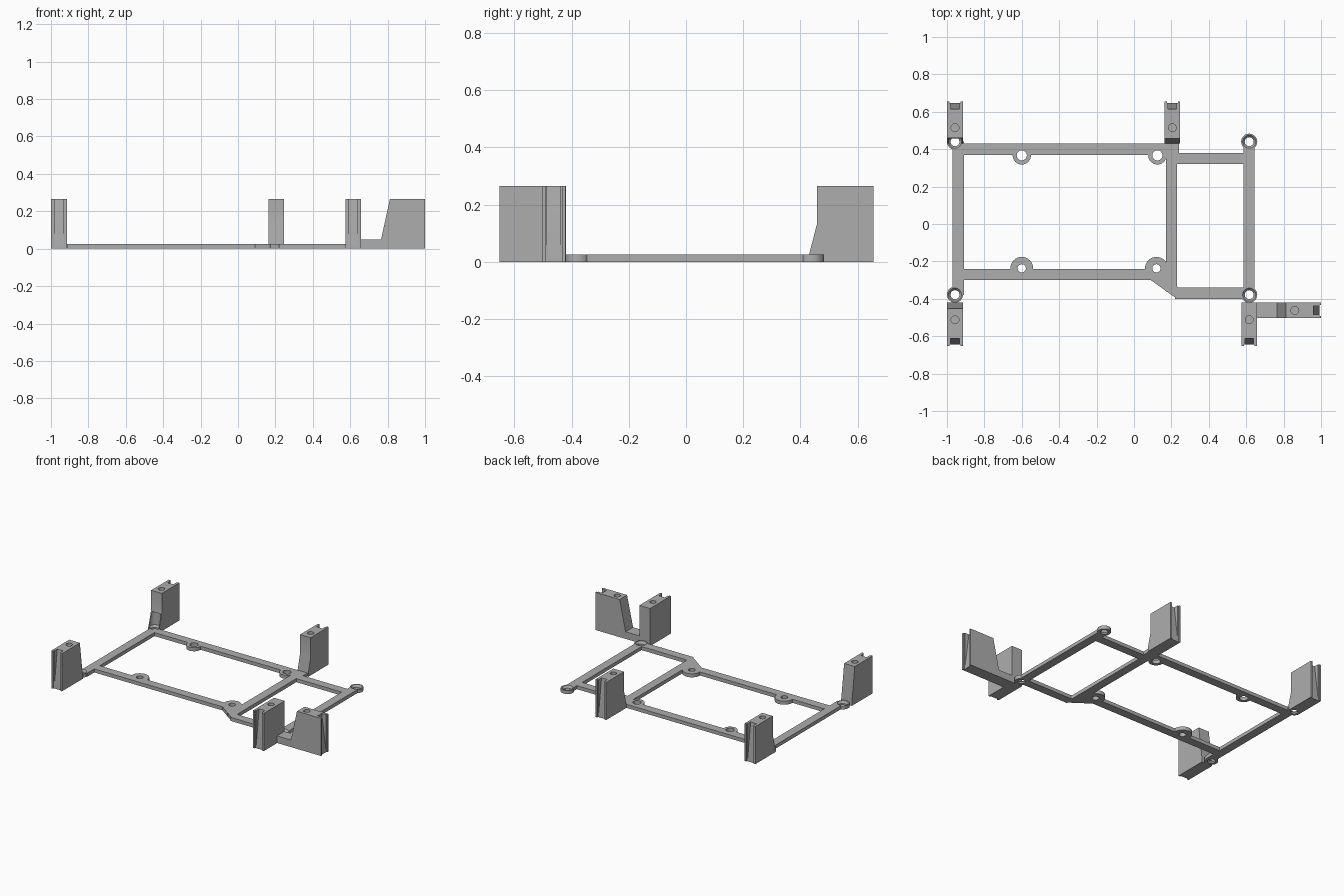
import bpy, bmesh, math
from mathutils import Matrix, Vector

if "Cube" in bpy.data.objects:
    bpy.data.objects.remove(bpy.data.objects["Cube"])

grey = bpy.data.materials.new("grey plastic")
grey.use_nodes = True
COLOUR = (0.42, 0.42, 0.42, 1)
grey.diffuse_color = COLOUR
grey.node_tree.nodes["Principled BSDF"].inputs["Base Color"].default_value = COLOUR

THICK = 0.025   # frame thickness
TALL = 0.265    # post height
WIDE = 0.083    # post width


def make_object(name, bm):
    bmesh.ops.recalc_face_normals(bm, faces=bm.faces)
    mesh = bpy.data.meshes.new(name)
    bm.to_mesh(mesh)
    bm.free()
    mesh.materials.append(grey)
    obj = bpy.data.objects.new(name, mesh)
    bpy.context.collection.objects.link(obj)
    return obj


def prism(name, points, z0, z1):
    """Extrude a flat outline from z0 to z1."""
    bm = bmesh.new()
    face = bm.faces.new([bm.verts.new((x, y, z0)) for x, y in points])
    moved = bmesh.ops.extrude_face_region(bm, geom=[face])["geom"]
    verts = [g for g in moved if isinstance(g, bmesh.types.BMVert)]
    bmesh.ops.translate(bm, verts=verts, vec=(0, 0, z1 - z0))
    return make_object(name, bm)


def box(name, x0, x1, y0, y1, z0=0, z1=THICK):
    return prism(name, [(x0, y0), (x1, y0), (x1, y1), (x0, y1)], z0, z1)


def cone(name, x, y, r0, r1, z0, z1):
    bm = bmesh.new()
    bmesh.ops.create_cone(bm, cap_ends=True, segments=32, radius1=r0, radius2=r1,
                          depth=z1 - z0, matrix=Matrix.Translation((x, y, (z0 + z1) / 2)))
    return make_object(name, bm)


def combine(target, tool, operation):
    mod = target.modifiers.new("bool", "BOOLEAN")
    mod.operation, mod.solver, mod.object = operation, "EXACT", tool
    bpy.context.view_layer.objects.active = target
    bpy.ops.object.modifier_apply(modifier=mod.name)
    bpy.data.objects.remove(tool)


def side_prism(name, profile, width):
    """Extrude an x-z profile, centred across y."""
    obj = prism(name, profile, -width / 2, width / 2)
    obj.data.transform(Matrix.Rotation(math.pi / 2, 4, "X"))
    return obj


# Flat frame: rails and the angled corner
frame = box("frame", -0.97, -0.91, -0.38, 0.44)
rails = [(-0.96, 0.24, 0.37, 0.43), (-0.96, 0.18, -0.30, -0.24), (0.17, 0.23, -0.36, 0.44),
         (0.20, 0.62, 0.32, 0.38), (0.22, 0.62, -0.40, -0.34), (0.585, 0.645, -0.38, 0.44)]
for r in rails:
    combine(frame, box("rail", *r), "UNION")
corner = [(0.09, -0.30), (0.23, -0.40), (0.235, -0.34), (0.18, -0.24), (0.09, -0.25)]
combine(frame, prism("corner", corner, 0, THICK), "UNION")

# Mounting eyes at the corners and lugs along the long rails
eyes = [(x, y) for x in (-0.957, 0.616) for y in (-0.378, 0.44)]
lugs = [(-0.60, 0.367, 0.049, 0.027), (0.125, 0.367, 0.049, 0.027),
        (-0.60, -0.237, 0.061, 0.022), (0.12, -0.237, 0.061, 0.022)]
for x, y in eyes:
    combine(frame, cone("eye", x, y, 0.043, 0.043, 0, THICK), "UNION")
for x, y, outer, hole in lugs:
    # Lugs stay flush with the outer edge of their rail
    lug = cone("lug", x, y, outer, outer, 0, THICK)
    combine(lug, box("limit", x - 0.1, x + 0.1, -0.30, 0.43, -0.1, 0.1), "INTERSECT")
    combine(frame, lug, "UNION")
for x, y, outer, hole in lugs:
    combine(frame, cone("hole", x, y, hole, hole, -0.05, 0.05), "DIFFERENCE")
for x, y in eyes:
    combine(frame, cone("hole", x, y, 0.024, 0.024, -0.05, 0.05), "DIFFERENCE")
    combine(frame, cone("countersink", x, y, 0.022, 0.036, 0.008, THICK + 0.001), "DIFFERENCE")


def post(name, profile, x, y, angle):
    """Upright post whose outer end sits at x, y and points along angle."""
    obj = side_prism(name, profile, WIDE)
    # Shallow channel, tapered slot and screw hole
    combine(obj, box("channel", -0.008, 0.1, -0.029, 0.029, -0.1, 0.5), "DIFFERENCE")
    wedge = [(0.02, 0.02), (-0.008, 0.02), (-0.042, TALL + 0.01), (0.02, TALL + 0.01)]
    combine(obj, side_prism("slot", wedge, 0.046), "DIFFERENCE")
    combine(obj, cone("screw hole", -0.14, 0, 0.021, 0.021, 0.15, 0.3), "DIFFERENCE")
    obj.data.transform(Matrix.Translation((x, y, 0)) @ Matrix.Rotation(angle, 4, "Z"))
    return obj


def block(foot, top, knee):
    return [(0, 0), (0, TALL), (-top, TALL), (-top, knee), (-foot, THICK), (-foot, 0)]


up, down = math.pi / 2, -math.pi / 2
back_right = post("back_right_post", block(0.225, 0.195, 0.13), -0.957, 0.655, up)
post("back_middle_post", block(0.225, 0.198, 0.13), 0.205, 0.655, up)
front_right = post("front_right_post", block(0.232, 0.20, 0.26), -0.957, -0.652, down)
front_left = post("front_left_post", [(0, 0), (0, TALL), (-0.232, TALL), (-0.232, 0)],
                  0.616, -0.652, down)
arm = [(0, 0), (0, TALL), (-0.188, TALL), (-0.235, 0.05), (-0.345, 0.05), (-0.345, 0)]
post("side_arm_post", arm, 1.0, -0.462, 0)

# Clearance for the screws beside the posts
for obj, x, y in ((back_right, -0.957, 0.44), (front_right, -0.957, -0.378),
                  (front_left, 0.616, -0.378)):
    combine(obj, cone("clearance", x, y, 0.036, 0.036, -0.01, 0.12), "DIFFERENCE")

# Crisp edges with smooth round holes
for obj in bpy.context.collection.objects:
    if obj.type == "MESH":
        obj.select_set(True)
bpy.context.view_layer.objects.active = frame
bpy.ops.object.shade_smooth_by_angle(angle=math.radians(30))
